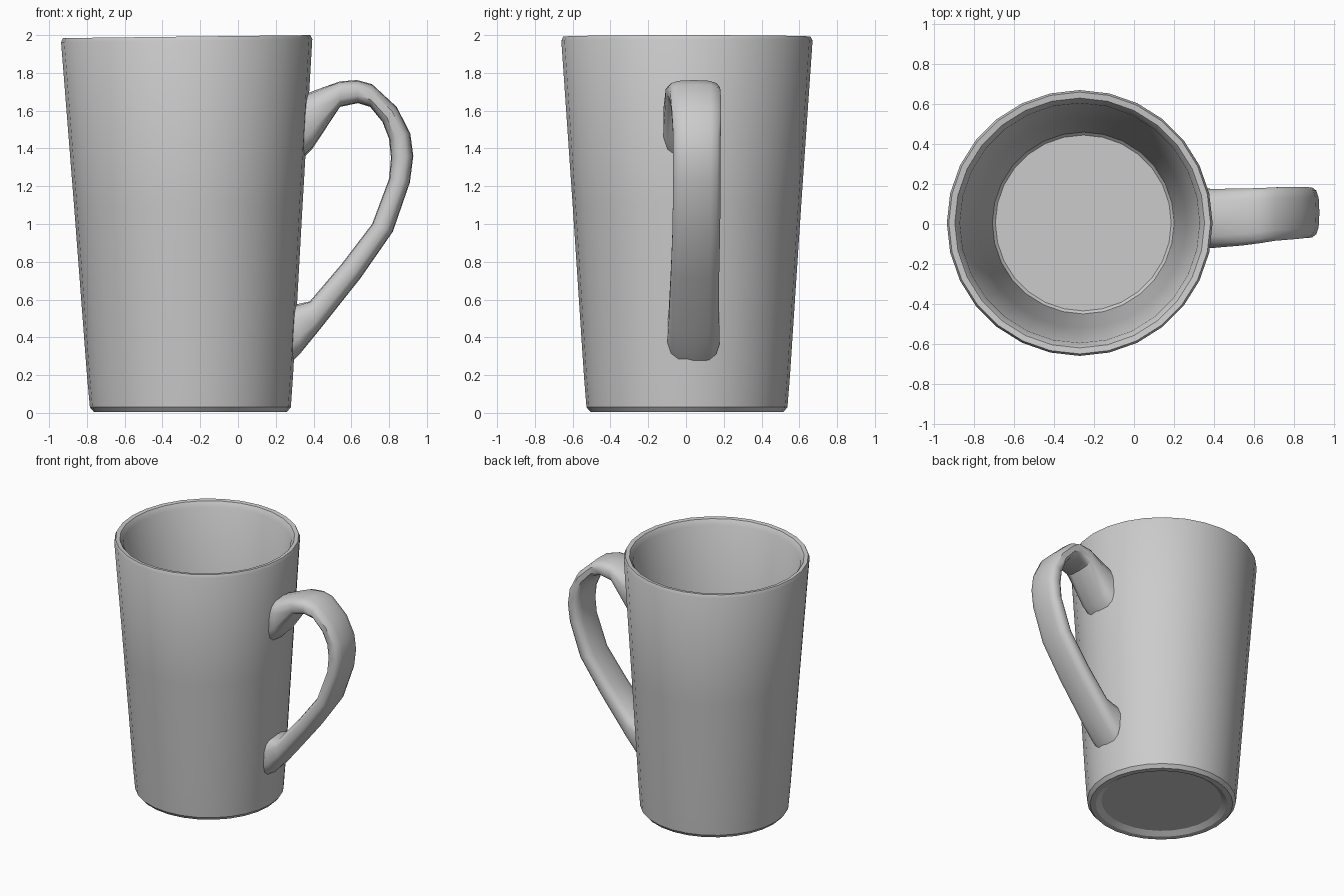
import bpy, bmesh, math

if "Cube" in bpy.data.objects:
    bpy.data.objects.remove(bpy.data.objects["Cube"])

SIDES = 28          # facets around the cup
CX = -0.252         # cup axis at the base


def finish(name, bm, angle):
    bmesh.ops.recalc_face_normals(bm, faces=bm.faces[:])
    me = bpy.data.meshes.new(name)
    bm.to_mesh(me)
    bm.free()
    ob = bpy.data.objects.new(name, me)
    bpy.context.collection.objects.link(ob)
    bpy.ops.object.select_all(action='DESELECT')
    ob.select_set(True)
    bpy.context.view_layer.objects.active = ob
    bpy.ops.object.shade_smooth_by_angle(angle=math.radians(angle))
    return ob


def loft(bm, rings):
    """Join successive point rings with quads and cap both ends."""
    loops = [[bm.verts.new(p) for p in ring] for ring in rings]
    for a, b in zip(loops, loops[1:]):
        for i in range(len(a)):
            j = (i + 1) % len(a)
            bm.faces.new((a[i], a[j], b[j], b[i]))
    bm.faces.new(loops[0])
    bm.faces.new(loops[-1])


# Cup: underside recess, foot, tapered wall, lip, inner wall, floor
profile = [(0.43, 0.03), (0.47, 0.004), (0.51, 0.004), (0.532, 0.03),
           (0.545, 0.19), (0.605, 1.10), (0.665, 1.97), (0.655, 1.992),
           (0.625, 1.988), (0.60, 1.95), (0.525, 1.05), (0.455, 0.19),
           (0.44, 0.175)]


def cup_ring(r, z):
    pts = []
    for i in range(SIDES):
        a = 2 * math.pi * i / SIDES
        dx, dy = r * math.cos(a), r * math.sin(a)
        # the cup leans a hair and its rim is slightly higher at the handle
        pts.append((CX - 0.01 * z + dx, 0.005 + dy,
                    max(0, z + 0.006 * z * dx)))
    return pts


bm = bmesh.new()
loft(bm, [cup_ring(r, z) for r, z in profile])
finish("cup", bm, 30)

# Handle: (outer x, outer z, inner x, inner z, centre y, half width)
sections = [(0.34, 1.68, 0.335, 1.34, 0.030, 0.150),
            (0.40, 1.705, 0.395, 1.40, 0.028, 0.150),
            (0.54, 1.755, 0.54, 1.62, 0.035, 0.145),
            (0.63, 1.762, 0.635, 1.64, 0.042, 0.140),
            (0.71, 1.74, 0.70, 1.62, 0.050, 0.136),
            (0.84, 1.62, 0.765, 1.54, 0.055, 0.132),
            (0.912, 1.48, 0.80, 1.45, 0.058, 0.128),
            (0.928, 1.36, 0.81, 1.35, 0.058, 0.128),
            (0.910, 1.22, 0.80, 1.24, 0.057, 0.128),
            (0.82, 0.96, 0.71, 1.00, 0.055, 0.128),
            (0.65, 0.715, 0.55, 0.79, 0.048, 0.130),
            (0.42, 0.425, 0.38, 0.59, 0.042, 0.136),
            (0.33, 0.315, 0.31, 0.575, 0.040, 0.140),
            (0.285, 0.27, 0.27, 0.57, 0.040, 0.140)]


def handle_ring(ox, oz, ix, iz, cy, w, n=14):
    pts = []
    for i in range(n):
        a = 2 * math.pi * (i + 0.5) / n
        c, s = math.cos(a), math.sin(a)
        u = math.copysign(abs(c) ** 0.65, c)   # across the width
        v = math.copysign(abs(s) ** 0.65, s)   # inner to outer
        t = 0.5 + 0.5 * v
        pts.append((ix + (ox - ix) * t, cy + w * u, iz + (oz - iz) * t))
    return pts


bm = bmesh.new()
loft(bm, [handle_ring(*s) for s in sections])
finish("handle", bm, 40)
